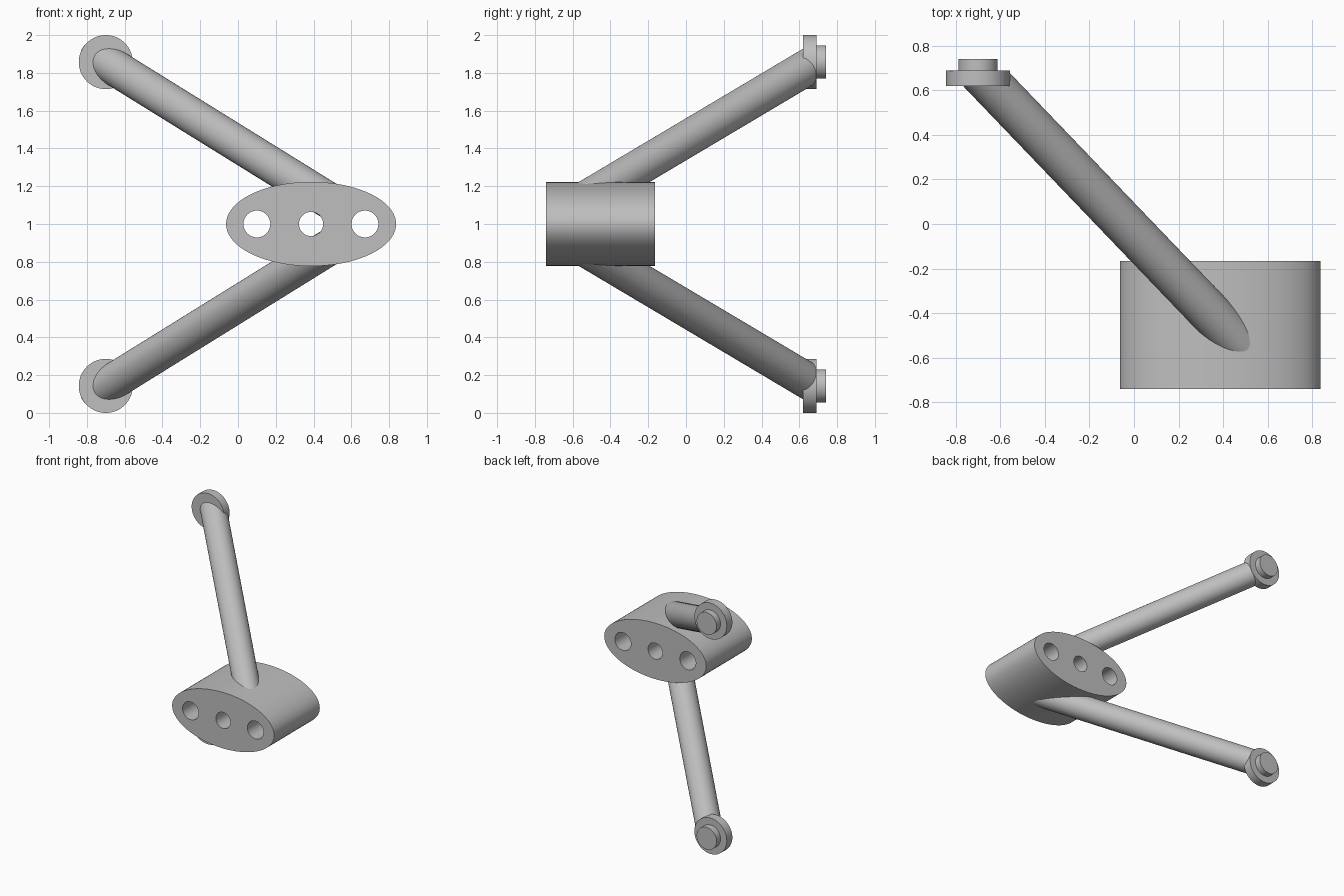
import bpy
import bmesh
from math import radians
from mathutils import Vector, Matrix

cube = bpy.data.objects.get("Cube")
if cube:
    bpy.data.objects.remove(cube)

grey = bpy.data.materials.new("plain grey")
grey.use_nodes = True
colour = (0.52, 0.52, 0.52, 1)
grey.diffuse_color = colour
grey.node_tree.nodes["Principled BSDF"].inputs["Base Color"].default_value = colour

MID_Z = 1.0
FRONT, BACK = -0.74, -0.165


def finish(obj):
    """Smooth the curved walls and keep the rims sharp."""
    bpy.ops.object.select_all(action='DESELECT')
    obj.select_set(True)
    bpy.context.view_layer.objects.active = obj
    bpy.ops.object.shade_smooth_by_angle(angle=radians(30))


def y_cylinder(name, x, z, y0, y1, rx, rz, sides=64):
    """Elliptic cylinder running along y."""
    bm = bmesh.new()
    bmesh.ops.create_cone(bm, cap_ends=True, segments=sides,
                          radius1=1, radius2=1, depth=1)
    bm.transform(Matrix.Translation((x, (y0 + y1) / 2, z))
                 @ Matrix.Diagonal((rx, y1 - y0, rz, 1))
                 @ Matrix.Rotation(radians(90), 4, 'X'))
    return make_object(name, bm)


def make_object(name, bm):
    bmesh.ops.recalc_face_normals(bm, faces=bm.faces)
    mesh = bpy.data.meshes.new(name)
    bm.to_mesh(mesh)
    bm.free()
    mesh.materials.append(grey)
    obj = bpy.data.objects.new(name, mesh)
    bpy.context.collection.objects.link(obj)
    return obj


def rod(name, start, end, radius, sides=64):
    """Round rod whose start is cut flat, square to y."""
    axis = (end - start).normalized()
    bm = bmesh.new()
    bmesh.ops.create_cone(bm, cap_ends=True, segments=sides, radius1=radius,
                          radius2=radius, depth=(end - start).length)
    bm.transform(Matrix.Translation((start + end) / 2)
                 @ axis.to_track_quat('Z', 'Y').to_matrix().to_4x4())
    middle = (start + end) / 2
    for v in bm.verts:
        if (v.co - middle).dot(axis) < 0:
            v.co += axis * ((start.y - v.co.y) / axis.y)
    return make_object(name, bm)


# Elliptical block with three through holes
block = y_cylinder("block", 0.387, MID_Z, FRONT, BACK, 0.45, 0.223, 128)
for x, r in ((0.10, 0.071), (0.387, 0.064), (0.672, 0.071)):
    cutter = y_cylinder("hole_cutter", x, MID_Z, FRONT - 0.1, BACK + 0.1, r, r, 48)
    cutter.hide_render = True
    mod = block.modifiers.new("hole", 'BOOLEAN')
    mod.operation = 'DIFFERENCE'
    mod.solver = 'EXACT'
    mod.object = cutter
    bpy.context.view_layer.objects.active = block
    bpy.ops.object.modifier_apply(modifier=mod.name)
    bpy.data.objects.remove(cutter)
finish(block)

# Upper and lower arms, each ending in a round pad with a pin
for side, s in (("upper", 1), ("lower", -1)):
    z = MID_Z + s * 0.857
    arm = rod(side + "_arm", Vector((-0.70, 0.688, z)),
              Vector((0.50, -0.564, MID_Z + s * 0.113)), 0.096)
    pad = y_cylinder(side + "_pad", -0.70, z, 0.62, 0.69, 0.143, 0.143)
    pin = y_cylinder(side + "_pin", -0.70, z, 0.68, 0.74, 0.088, 0.088)
    for part in (arm, pad, pin):
        finish(part)
